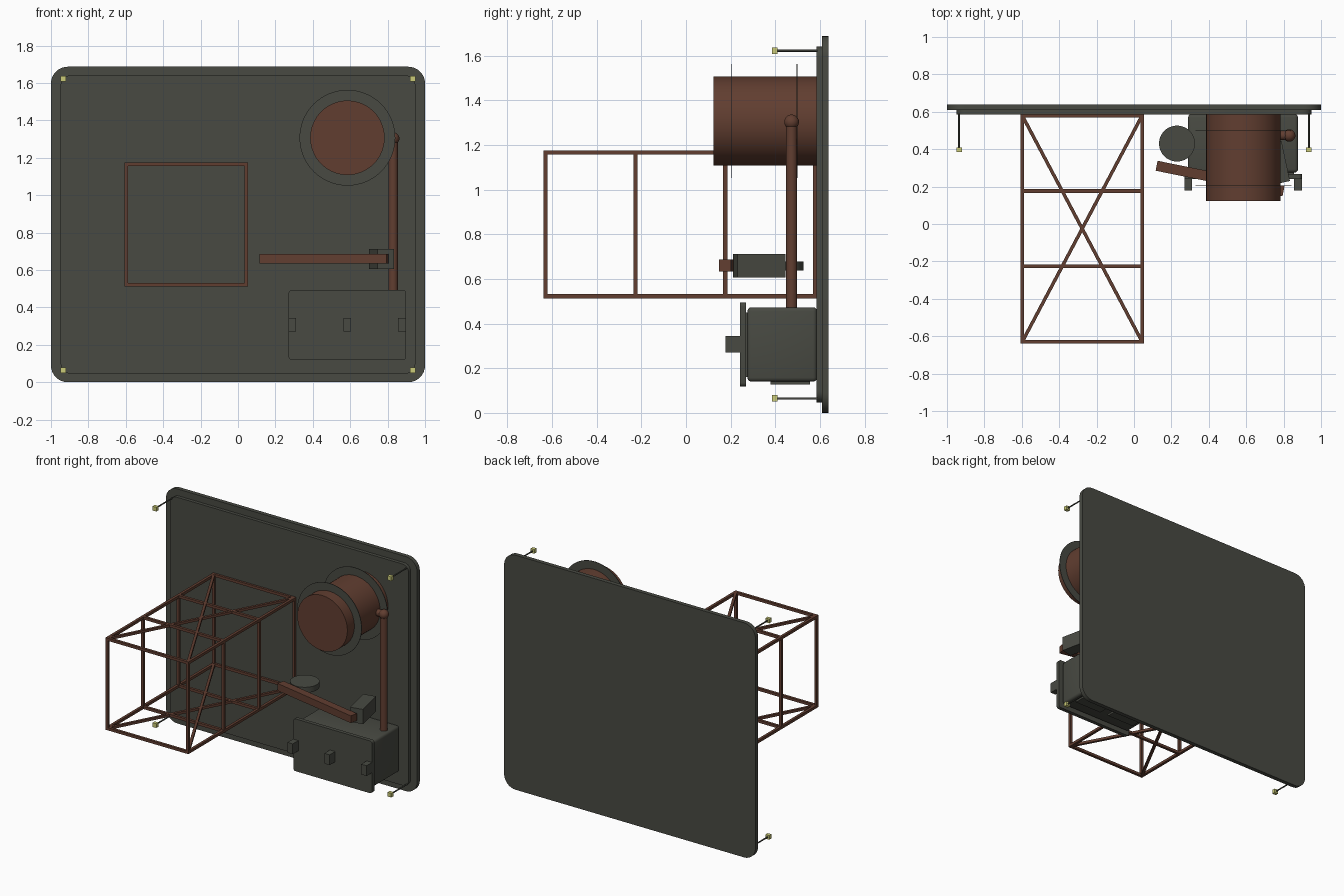
import bpy, bmesh, math
from mathutils import Vector, Matrix

if "Cube" in bpy.data.objects:
    bpy.data.objects.remove(bpy.data.objects["Cube"])


def material(name, rgb):
    m = bpy.data.materials.new(name)
    m.diffuse_color = (*rgb, 1)
    m.use_nodes = True
    m.node_tree.nodes["Principled BSDF"].inputs["Base Color"].default_value = m.diffuse_color
    return m


GREY = material("dark_olive_grey", (0.065, 0.068, 0.055))
BROWN = material("rust_brown", (0.120, 0.048, 0.030))
YELLOW = material("pale_yellow", (0.60, 0.60, 0.19))


def finish(bm, name, mat, smooth=False):
    bmesh.ops.recalc_face_normals(bm, faces=bm.faces)
    me = bpy.data.meshes.new(name)
    bm.to_mesh(me)
    bm.free()
    me.materials.append(mat)
    ob = bpy.data.objects.new(name, me)
    bpy.context.collection.objects.link(ob)
    if smooth:
        bpy.ops.object.select_all(action='DESELECT')
        ob.select_set(True)
        bpy.context.view_layer.objects.active = ob
        bpy.ops.object.shade_smooth_by_angle(angle=math.radians(35))
    return ob


def box(name, lo, hi, mat, bevel=0.0, turn=0.0):
    """Box between two corners, optionally bevelled and turned about z."""
    lo, hi = Vector(lo), Vector(hi)
    bm = bmesh.new()
    bmesh.ops.create_cube(bm, size=1, matrix=Matrix.Diagonal((*(hi - lo), 1)))
    if bevel:
        bmesh.ops.bevel(bm, geom=bm.edges[:], offset=bevel, segments=3,
                        profile=0.5, affect='EDGES')
    bm.transform(Matrix.Translation((lo + hi) / 2) @ Matrix.Rotation(turn, 4, 'Z'))
    return finish(bm, name, mat, bool(bevel))


def rounded_plate(name, x0, x1, z0, z1, y0, y1, r, mat):
    """Upright plate with rounded corners, extruded along y."""
    bm = bmesh.new()
    corners = [(x1 - r, z1 - r), (x0 + r, z1 - r), (x0 + r, z0 + r), (x1 - r, z0 + r)]
    verts = []
    for i, (cx, cz) in enumerate(corners):
        for k in range(9):
            a = math.radians(90 * i + 90 * k / 8)
            verts.append(bm.verts.new((cx + r * math.cos(a), y0, cz + r * math.sin(a))))
    face = bm.faces.new(verts)
    ext = bmesh.ops.extrude_face_region(bm, geom=[face])
    for v in ext["geom"]:
        if isinstance(v, bmesh.types.BMVert):
            v.co.y = y1
    return finish(bm, name, mat, True)


def rod(bm, a, b, r, sides):
    """Straight rod from a to b added to a bmesh; four sides gives a square bar."""
    a, b = Vector(a), Vector(b)
    d = b - a
    m = Matrix.Translation((a + b) / 2) @ d.to_track_quat('Z', 'Y').to_matrix().to_4x4()
    if sides == 4:
        m = m @ Matrix.Rotation(math.pi / 4, 4, 'Z')
    bmesh.ops.create_cone(bm, cap_ends=True, segments=sides, radius1=r, radius2=r,
                          depth=d.length, matrix=m)


def cylinder(name, a, b, r, mat, sides=64):
    bm = bmesh.new()
    rod(bm, a, b, r, sides)
    return finish(bm, name, mat, True)


# Wall panel: large plate with a smaller raised plate in front
rounded_plate("back_panel", -1, 1, 0, 1.687, 0.609, 0.639, 0.09, GREY)
rounded_plate("raised_panel", -0.948, 0.948, 0.047, 1.64, 0.585, 0.609, 0.05, GREY)

# Corner pegs with yellow tips
for sx in (-1, 1):
    for z, row in ((0.065, "lower"), (1.622, "upper")):
        x = sx * 0.935
        side = "left" if sx < 0 else "right"
        cylinder(f"peg_rod_{row}_{side}", (x, 0.40, z), (x, 0.59, z), 0.005, GREY, 12)
        box(f"peg_tip_{row}_{side}", (x - .015, .385, z - .015),
            (x + .015, .41, z + .015), YELLOW)

# Open cage: four frames, long rails, crossed braces on top and bottom
L, R, B, T = -0.597, 0.043, 0.522, 1.166
F, K, w = -0.629, 0.579, 0.0135
bm = bmesh.new()
for i in range(4):
    y = F + (K - F) * i / 3
    for z in (B, T):
        rod(bm, (L - .0095, y, z), (R + .0095, y, z), w, 4)
    for x in (L, R):
        rod(bm, (x, y, B), (x, y, T), w, 4)
for z in (B, T):
    for x in (L, R):
        rod(bm, (x, F, z), (x, K, z), w, 4)
    rod(bm, (L, F, z), (R, K, z), w * 0.95, 4)
    rod(bm, (R, F, z), (L, K, z), w * 0.95, 4)
finish(bm, "cage_frame", BROWN)

# Drum with two thin flanges
DX, DZ = 0.585, 1.307
cylinder("drum", (DX, 0.123, DZ), (DX, 0.59, DZ), 0.199, BROWN)
for name, y in (("front_flange", 0.205), ("rear_flange", 0.498)):
    cylinder(name, (DX, y - .002, DZ), (DX, y + .002, DZ), 0.256, GREY)

# Pipe from the lower box up to the drum, with a ball elbow
PX, PY = 0.83, 0.473
cylinder("riser_pipe", (PX, PY, 0.46), (PX, PY, 1.30), 0.025, BROWN, 32)
cylinder("pipe_link", (0.76, PY, 1.303), (PX, PY, 1.303), 0.025, BROWN, 32)
bm = bmesh.new()
bmesh.ops.create_uvsphere(bm, u_segments=24, v_segments=16, radius=0.033,
                          matrix=Matrix.Translation((PX, PY, 1.303)))
finish(bm, "pipe_elbow", BROWN, True)

# Lower box: body, front door, three tabs, two vents underneath
box("box_body", (0.289, 0.275, 0.14), (0.877, 0.587, 0.473), GREY, 0.018)
rounded_plate("box_door", 0.271, 0.898, 0.118, 0.494, 0.241, 0.268, 0.018, GREY)
box("door_spacer", (0.31, 0.26, 0.16), (0.855, 0.29, 0.45), GREY)
for i, x in enumerate((0.29, 0.584, 0.877)):
    box(f"door_tab_{i + 1}", (x - .021, 0.178, 0.27), (x + .021, 0.245, 0.344), GREY)
for i, x in enumerate((0.44, 0.73)):
    box(f"bottom_vent_{i + 1}", (x - .11, 0.378, 0.127), (x + .11, 0.555, 0.145), GREY)

# Swing arm: slanted bar, pivot block and round pad
box("arm_bar", (0.114, 0.216, 0.634), (0.806, 0.270, 0.686), BROWN,
    turn=math.radians(-11.4))
box("arm_block", (0.722, 0.218, 0.606), (0.812, 0.438, 0.712), GREY,
    turn=math.radians(12))
cylinder("arm_pad", (0.23, 0.43, 0.638), (0.23, 0.43, 0.678), 0.096, GREY)
